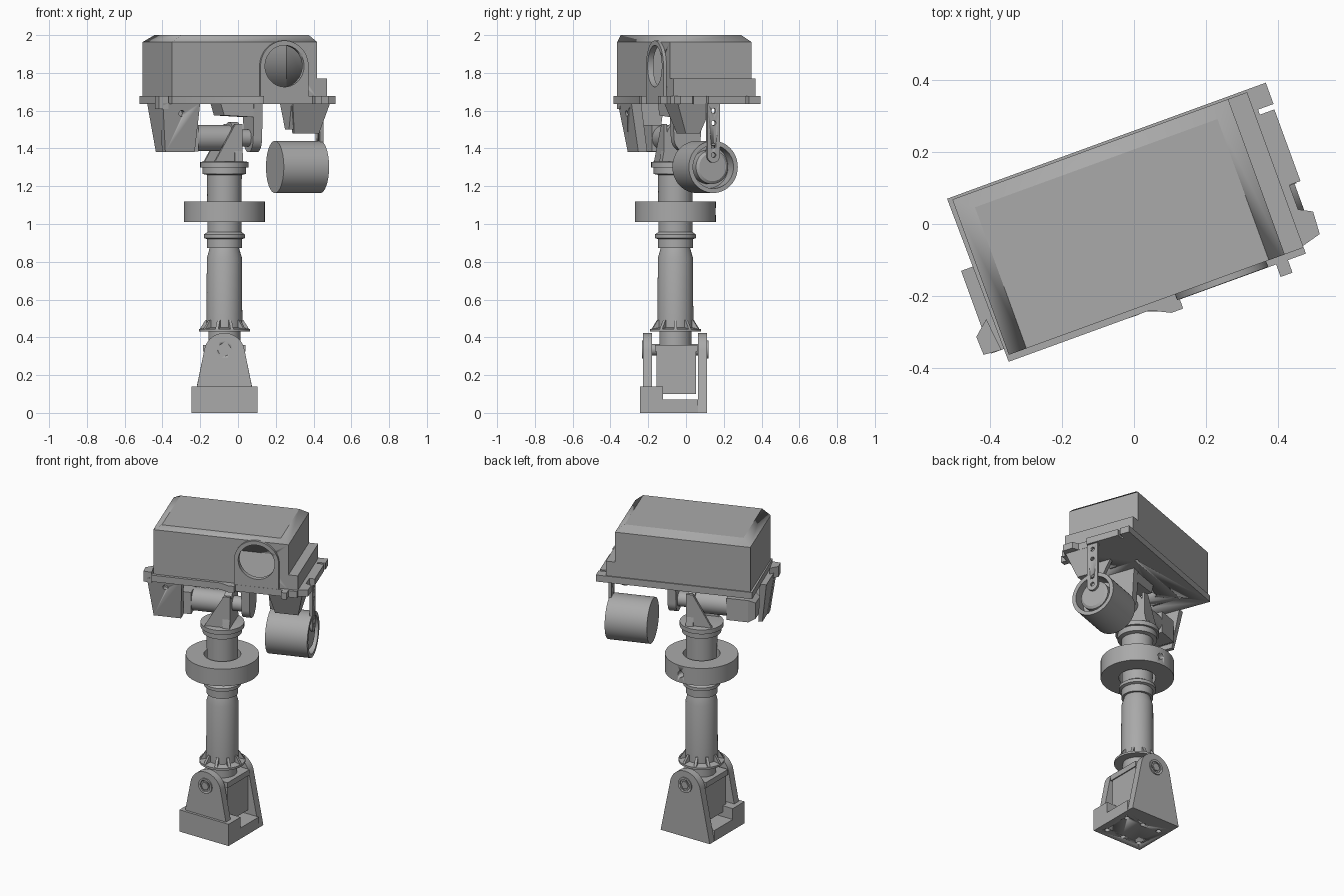
import bpy, bmesh
from math import pi, sin, cos, radians
from mathutils import Matrix, Vector

cube = bpy.data.objects.get("Cube")
if cube:
    bpy.data.objects.remove(cube)

grey = bpy.data.materials.new("plain grey")
grey.use_nodes = True
tone = (0.40, 0.40, 0.40, 1)
grey.diffuse_color = tone
grey.node_tree.nodes["Principled BSDF"].inputs["Base Color"].default_value = tone

# All parts share the column axis as origin; the head is turned about it
BASE = Matrix.Translation((-0.072, -0.056, 0))
HEAD = BASE @ Matrix.Rotation(radians(20), 4, 'Z')


def finish(name, bm, frame, smooth=True):
    bmesh.ops.recalc_face_normals(bm, faces=bm.faces)
    me = bpy.data.meshes.new(name)
    bm.to_mesh(me)
    bm.free()
    me.materials.append(grey)
    ob = bpy.data.objects.new(name, me)
    bpy.context.collection.objects.link(ob)
    ob.matrix_world = frame
    if smooth:
        bpy.ops.object.select_all(action='DESELECT')
        ob.select_set(True)
        bpy.context.view_layer.objects.active = ob
        bpy.ops.object.shade_smooth_by_angle(angle=radians(30))
    return ob


def place(axis, p, q, h):
    """Profile point (p, q) at height h along the axis."""
    return {'X': (h, p, q), 'Y': (p, h, q), 'Z': (p, q, h)}[axis]


def prism(name, frame, axis, pts, lo, hi, pts2=None):
    """Extrude a profile, optionally to a second one of equal count."""
    bm = bmesh.new()
    a = [bm.verts.new(place(axis, p, q, lo)) for p, q in pts]
    b = [bm.verts.new(place(axis, p, q, hi)) for p, q in (pts2 or pts)]
    bm.faces.new(a)
    bm.faces.new(b)
    for i in range(len(a)):
        j = (i + 1) % len(a)
        bm.faces.new((a[i], a[j], b[j], b[i]))
    return finish(name, bm, frame)


def rect(x0, x1, y0, y1):
    return [(x0, y0), (x1, y0), (x1, y1), (x0, y1)]


def box(name, frame, x0, x1, y0, y1, z0, z1):
    return prism(name, frame, 'Z', rect(x0, x1, y0, y1), z0, z1)


def arc(cx, cy, r, start, end, n=24):
    return [(cx + r * cos(radians(start + (end - start) * i / n)),
             cy + r * sin(radians(start + (end - start) * i / n))) for i in range(n + 1)]


def rod(name, frame, axis, cx, cy, r, lo, hi, n=32):
    return prism(name, frame, axis, arc(cx, cy, r, 0, 360, n)[:-1], lo, hi)


def lathe(name, frame, profile, turn=Matrix(), n=48):
    """Spin a (radius, height) profile round z, then turn it."""
    bm = bmesh.new()
    vs = [bm.verts.new((r, 0, z)) for r, z in profile]
    es = [bm.edges.new(e) for e in zip(vs, vs[1:])]
    bmesh.ops.spin(bm, geom=vs + es, axis=(0, 0, 1), cent=(0, 0, 0),
                   angle=2 * pi, steps=n, use_duplicate=False)
    bmesh.ops.remove_doubles(bm, verts=bm.verts, dist=1e-5)
    bm.transform(turn)
    return finish(name, bm, frame)


def cut(ob, *cutters):
    for c in cutters:
        mod = ob.modifiers.new("cut", 'BOOLEAN')
        mod.operation = 'DIFFERENCE'
        mod.solver = 'EXACT'
        mod.object = c
        bpy.context.view_layer.objects.active = ob
        bpy.ops.object.modifier_apply(modifier=mod.name)
        bpy.data.objects.remove(c)


# Base with two rounded uprights
floor = box("base_floor", BASE, -.175, .175, -.187, .12, 0, .07)
cut(floor, *[rod("hole", BASE, 'Z', x, y, .016, -.01, .03, 16)
             for x in (-.12, 0, .12) for y in (-.13, .05)])
box("base_front_block", BASE, -.175, .175, -.187, -.066, .07, .14)
top_arc = arc(0, .315, .108, 10, 170)
prism("front_upright", BASE, 'Y', [(-.145, .14), (.145, .14)] + top_arc, -.171, -.124)
prism("back_upright", BASE, 'Y', [(-.175, 0), (.175, 0)] + top_arc, .119, .167)
for name, lo, hi in (("front", -.178, -.171), ("back", .167, .174)):
    rim = rod(name + "_pivot_ring", BASE, 'Y', 0, .335, .048, lo, hi)
    cut(rim, rod("hole", BASE, 'Y', 0, .335, .034, lo - .01, hi + .01))
    rod(name + "_pivot_bolt", BASE, 'Y', 0, .335, .026, lo, hi, 6)

# Tilting block between the uprights
box("tilt_block", BASE, -.105, .105, -.10, .11, .10, .345)
box("tilt_block_cap", BASE, -.112, .112, -.108, .116, .325, .36)
rod("tilt_shaft", BASE, 'Y', 0, .335, .03, -.13, .13)

# Column, turned in one piece
lathe("column", BASE, [
    (0, .35), (.085, .35), (.085, .43), (.135, .43), (.135, .443), (.095, .452),
    (.093, .82), (.078, .872), (.092, .872), (.092, .92), (.108, .925), (.108, .945),
    (.09, .958), (.092, 1.26), (.115, 1.265), (.115, 1.30), (.128, 1.30),
    (.128, 1.328), (.105, 1.332), (0, 1.332)])
for i in range(10):
    turn = BASE @ Matrix.Rotation(2 * pi * i / 10, 4, 'Z')
    prism("flange_rib", turn, 'Y', [(.085, .44), (.133, .44), (.10, .492), (.085, .492)],
          -.008, .008)
ring = lathe("column_ring", BASE, [(.108, 1.01), (.214, 1.01), (.214, 1.12),
                                   (.108, 1.12), (.108, 1.01)])
cut(ring, rod("hole", BASE, 'Y', 0, 1.065, .02, .17, .25, 16))

# Clevis, pivot motor and hanger
prism("clevis_lug", HEAD, 'X', [(-.10, 1.33), (.10, 1.33)] + arc(0, 1.465, .075, 15, 165),
      .025, .07)
for s in (-1, 1):
    prism("clevis_gusset", HEAD, 'Y', [(-.085, 1.33), (.07, 1.33), (.07, 1.53), (.03, 1.53)],
          s * .072, s * .09)
rod("motor_barrel", HEAD, 'X', 0, 1.455, .069, -.2, .03)
prism("motor_housing", HEAD, 'X', rect(-.07, .07, 1.385, 1.525), -.30, -.17)
prism("motor_end", HEAD, 'X', rect(-.07, .07, 1.385, 1.525), -.30, -.34,
      rect(-.05, .05, 1.405, 1.505))
rod("pivot_shaft", HEAD, 'X', 0, 1.455, .045, .03, .15)
prism("hanger_arm", HEAD, 'X', [(.085, 1.64), (-.085, 1.64)] + arc(0, 1.455, .075, 180, 360),
      .135, .185)
prism("hanger_top", HEAD, 'Y', [(-.05, 1.64), (-.03, 1.575), (.15, 1.565), (.15, 1.64)],
      -.08, .08)

# Head tray with its clips
right_edge = [(.566, .272), (.566, .209), (.52, .209), (.52, .194), (.563, .194),
              (.563, -.018), (.53, -.018), (.53, -.09), (.567, -.11), (.563, -.175),
              (.508, -.19), (.508, -.213)]
front_edge = [(.455, -.213), (.455, -.25), (.42, -.25), (.42, -.213), (.135, -.213),
              (.135, -.24), (.1, -.24), (.046, -.213), (-.372, -.213)]
tray = prism("head_tray", HEAD, 'Z', [(-.378, .272)] + right_edge + front_edge, 1.635, 1.677)
slot = arc(-.14, .01, .03, 0, 180, 12) + arc(-.14, -.09, .03, 180, 360, 12)
cut(tray, prism("slot", HEAD, 'Z', slot, 1.6, 1.7),
    *[rod("hole", HEAD, 'Z', x, y, .01, 1.6, 1.65, 12)
      for x in (-.25, .25) for y in (-.05, .14)])

# Hollow hood, sloped on three top edges, with a round opening
WIN = (.262, 1.836)
lower = rect(-.365, .452, -.195, .265)
upper = rect(-.313, .405, -.195, .223)
hood = box("hood", HEAD, -.365, .452, -.195, .265, 1.67, 1.963)
bm = bmesh.new()
bm.from_mesh(hood.data)
roof = [f for f in bm.faces if f.calc_center_median().z > 1.96]
new = bmesh.ops.extrude_face_region(bm, geom=roof)
bmesh.ops.delete(bm, geom=roof, context='FACES_ONLY')
for v in (g for g in new["geom"] if isinstance(g, bmesh.types.BMVert)):
    near = min(range(4), key=lambda i: (Vector(lower[i]) - v.co.xy).length)
    v.co = (*upper[near], 2.0)
bmesh.ops.recalc_face_normals(bm, faces=bm.faces)
bm.to_mesh(hood.data)
bm.free()
cut(hood, box("hollow", HEAD, -.35, .44, -.18, .25, 1.6, 1.95),
    rod("opening", HEAD, 'Y', *WIN, .11, -.25, -.1, 48))
box("hood_side_step", HEAD, .45, .508, -.195, .265, 1.67, 1.77)
frame = prism("window_frame", HEAD, 'Y',
              arc(*WIN, .135, 0, 180, 32) + [(.127, 1.67), (.397, 1.67)], -.212, -.19)
cut(frame, rod("opening", HEAD, 'Y', *WIN, .11, -.25, -.1, 48))

# Left hanging bracket: sloped front plate and tapered side plate
front = prism("left_bracket_front", HEAD, 'Z', rect(-.38, -.215, -.13, -.08), 1.38,
              1.64, rect(-.41, -.20, -.175, -.12))
cut(front, rod("hole", HEAD, 'Y', -.30, 1.585, .016, -.25, -.13, 16))
prism("left_bracket_side", HEAD, 'Z', rect(-.375, -.35, -.12, .03), 1.38,
      1.64, rect(-.41, -.37, -.15, .07))
prism("left_bracket_lip", HEAD, 'Z', [(-.39, -.08), (-.433, -.117), (-.431, -.171),
                                      (-.38, -.175)], 1.61, 1.677)

# Right hanging bracket
prism("right_bracket_front", HEAD, 'Z', rect(.35, .49, -.12, -.09), 1.48, 1.64,
      rect(.32, .53, -.18, -.13))
prism("right_bracket_side", HEAD, 'Z', rect(.46, .49, -.11, -.04), 1.48, 1.64,
      rect(.49, .53, -.16, .02))
prism("right_bracket_rib", HEAD, 'X', [(-.16, 1.64), (.02, 1.64), (-.06, 1.5), (-.12, 1.5)],
      .32, .345)

# Side drum, open at its outer end, on a drilled strap
along = Matrix.Translation((0, .015, 1.302)) @ Matrix.Rotation(pi / 2, 4, 'Y')
lathe("side_drum", HEAD, [(0, .29), (.138, .29), (.138, .545), (.114, .545), (.114, .46),
                          (.09, .46), (.09, .525), (.075, .535), (0, .535)], along)
strap = prism("drum_strap", HEAD, 'X', [(.05, 1.64), (-.02, 1.64)]
              + arc(.015, 1.36, .035, 180, 360, 12), .532, .55)
cut(strap, *[rod("hole", HEAD, 'X', .015, z, .013, .5, .6, 16)
             for z in (1.365, 1.415, 1.535, 1.60)])
